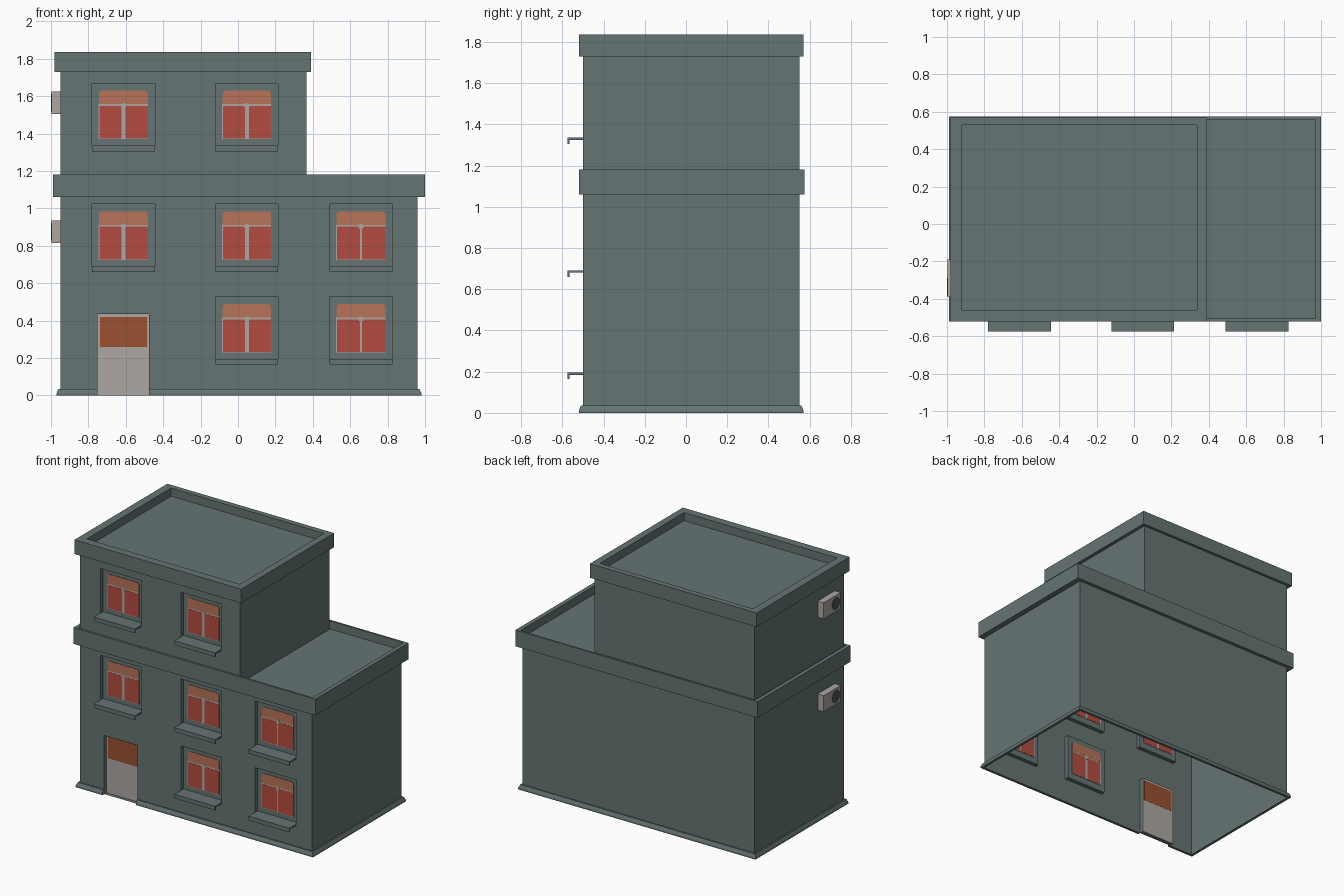
import bpy, math

if "Cube" in bpy.data.objects:
    bpy.data.objects.remove(bpy.data.objects["Cube"])

def mat(name, c):
    m = bpy.data.materials.new(name)
    m.diffuse_color = (*c, 1)
    m.use_nodes = True
    m.node_tree.nodes["Principled BSDF"].inputs["Base Color"].default_value = m.diffuse_color
    return m

TEAL = mat("teal_grey_wall", (0.128, 0.176, 0.172))
RED = mat("red_curtain", (0.46, 0.072, 0.05))
ORANGE = mat("orange_valance", (0.48, 0.172, 0.098))
BROWN = mat("brown_door_panel", (0.32, 0.082, 0.03))
GREY = mat("warm_grey", (0.42, 0.39, 0.365))
DARK = mat("dark_fan", (0.07, 0.085, 0.085))

FRONT, BACK = -0.50, 0.55      # wall planes
PANE = -0.47                   # recessed pane plane

def mesh(name, faces, material):
    """Object from a list of faces given as point lists."""
    verts, polys = [], []
    for f in faces:
        polys.append(list(range(len(verts), len(verts) + len(f))))
        verts += f
    me = bpy.data.meshes.new(name)
    me.from_pydata(verts, [], polys)
    me.materials.append(material)
    ob = bpy.data.objects.new(name, me)
    bpy.context.collection.objects.link(ob)
    return ob

def prism(name, outline, y0, y1, material):
    """Extrude an x,z outline (counter-clockwise from the front) from y0 to y1."""
    a = [(x, y0, z) for x, z in outline]
    b = [(x, y1, z) for x, z in outline]
    n = len(outline)
    faces = [a, b[::-1]]
    faces += [[a[(i + 1) % n], a[i], b[i], b[(i + 1) % n]] for i in range(n)]
    return mesh(name, faces, material)

def rect(x0, x1, z0, z1):
    return [(x0, z0), (x1, z0), (x1, z1), (x0, z1)]

def box(name, x0, x1, y0, y1, z0, z1, material):
    return prism(name, rect(x0, x1, z0, z1), y0, y1, material)

def storey(name, x0, x1, z0, z1, holes):
    """Wall shell, open top and bottom, with recessed openings in the front."""
    xs = sorted({x0, x1, *[v for h in holes for v in h[:2]]})
    zs = sorted({z0, z1, *[v for h in holes for v in h[2:]]})
    faces = []
    for a, b in zip(xs, xs[1:]):
        for c, d in zip(zs, zs[1:]):
            mx, mz = (a + b) / 2, (c + d) / 2
            if not any(h[0] < mx < h[1] and h[2] < mz < h[3] for h in holes):
                faces.append([(x, FRONT, z) for x, z in rect(a, b, c, d)])
    for h in holes:
        f = [(x, FRONT, z) for x, z in rect(*h)]
        k = [(x, PANE, z) for x, z in rect(*h)]
        faces.append(k)
        faces += [[f[i], f[(i + 1) % 4], k[(i + 1) % 4], k[i]] for i in range(4)]
    path = [(x1, FRONT), (x1, BACK), (x0, BACK), (x0, FRONT)]
    for p, q in zip(path, path[1:]):
        faces.append([(*p, z0), (*q, z0), (*q, z1), (*p, z1)])
    return mesh(name, faces, TEAL)

def parapet(name, wall, outer, inner, z0, z1, zroof):
    """Overhanging band with rim and sunken roof; rectangles are x0,x1,y0,y1."""
    def loop(r, z):
        return [(r[0], r[2], z), (r[1], r[2], z), (r[1], r[3], z), (r[0], r[3], z)]
    loops = [loop(wall, z0), loop(outer, z0), loop(outer, z1), loop(inner, z1), loop(inner, zroof)]
    faces = [[a[i], a[(i + 1) % 4], b[(i + 1) % 4], b[i]]
             for a, b in zip(loops, loops[1:]) for i in range(4)]
    return mesh(name, faces + [loops[-1]], TEAL)

# openings: window centre x, opening bottom z, mullion half width
W = 0.1675
lower = [(-0.6125, 0.69, 0.011), (0.0475, 0.69, 0.011), (0.6575, 0.69, 0.005),
         (0.0475, 0.195, 0.011), (0.6575, 0.195, 0.005)]
upper = [(-0.6125, 1.335, 0.011), (0.0475, 1.335, 0.011)]
hole = lambda w: (w[0] - W, w[0] + W, w[1], w[1] + 0.333)
door = (-0.75, -0.475, 0.0, 0.435)

# walls
storey("lower_walls", -0.95, 0.96, 0.0, 1.06, [hole(w) for w in lower] + [door])
storey("upper_walls", -0.95, 0.365, 1.12, 1.73, [hole(w) for w in upper])

# roofs with parapets
parapet("lower_parapet", (-0.95, 0.96, FRONT, BACK), (-0.99, 1.0, -0.52, 0.575),
        (-0.96, 0.968, -0.505, 0.56), 1.06, 1.18, 1.12)
parapet("upper_parapet", (-0.95, 0.365, FRONT, BACK), (-0.98, 0.39, -0.52, 0.57),
        (-0.92, 0.338, -0.46, 0.528), 1.73, 1.835, 1.775)

# windows: painted plates show on both sides of the pane
Y0, Y1 = PANE - 0.003, PANE + 0.003
for cx, z, m in lower + upper:
    L, R = cx - 0.13, cx + 0.13
    box("window_bars", L - 0.003, R, Y0, Y1, z + 0.035, z + 0.225, GREY)
    for a, b in ((L + 0.003, cx - m), (cx + m, R)):
        box("window_curtain", a, b, Y0 - 0.001, Y1 + 0.001, z + 0.038, z + 0.212, RED)
    c = 0.012
    prism("window_valance", [(L, z + 0.222), (R, z + 0.222), (R, z + 0.294 - c), (R - c, z + 0.294),
                             (L + c, z + 0.294), (L, z + 0.294 - c)], Y0 - 0.001, Y1 + 0.001, ORANGE)
    prism("window_knob", [(cx + 0.015 * math.cos(i * math.pi / 4), z + 0.213 + 0.015 * math.sin(i * math.pi / 4))
                          for i in range(8)], Y0 - 0.0015, Y1 + 0.0015, GREY)
    # sill with drip lip
    box("sill", cx - W, cx + W, -0.57, PANE, z - 0.01, z + 0.001, TEAL)
    box("sill_lip", cx - W, cx + W, -0.575, -0.565, z - 0.03, z + 0.001, TEAL)

# door
box("door", door[0], door[1], Y0, Y1, 0.0, door[3], GREY)
box("door_panel", -0.737, -0.486, Y0 - 0.001, Y1 + 0.001, 0.26, 0.42, BROWN)

# plinth swept around the walls, broken at the door
path = [(-0.475, FRONT, 0, -1), (0.96, FRONT, 1, -1), (0.96, BACK, 1, 1),
        (-0.95, BACK, -1, 1), (-0.95, FRONT, -1, -1), (-0.75, FRONT, 0, -1)]
profile = [(0, 0), (0.02, 0), (0.02, 0.012), (0.01, 0.035), (0, 0.035)]
rings = [[(x + dx * o, y + dy * o, z) for o, z in profile] for x, y, dx, dy in path]
faces = [[a[j], b[j], b[j + 1], a[j + 1]] for a, b in zip(rings, rings[1:]) for j in range(4)]
mesh("plinth", faces + [rings[0][::-1], rings[-1]], TEAL)

# air conditioners on the left wall
for z in (0.815, 1.505):
    box("air_conditioner", -0.998, -0.95, -0.39, -0.19, z, z + 0.12, GREY)
    bpy.ops.mesh.primitive_cylinder_add(vertices=16, radius=0.046, depth=0.004,
                                        location=(-0.998, -0.335, z + 0.06),
                                        rotation=(0, math.pi / 2, 0))
    fan = bpy.context.object
    fan.name = "air_conditioner_fan"
    fan.data.materials.append(DARK)
